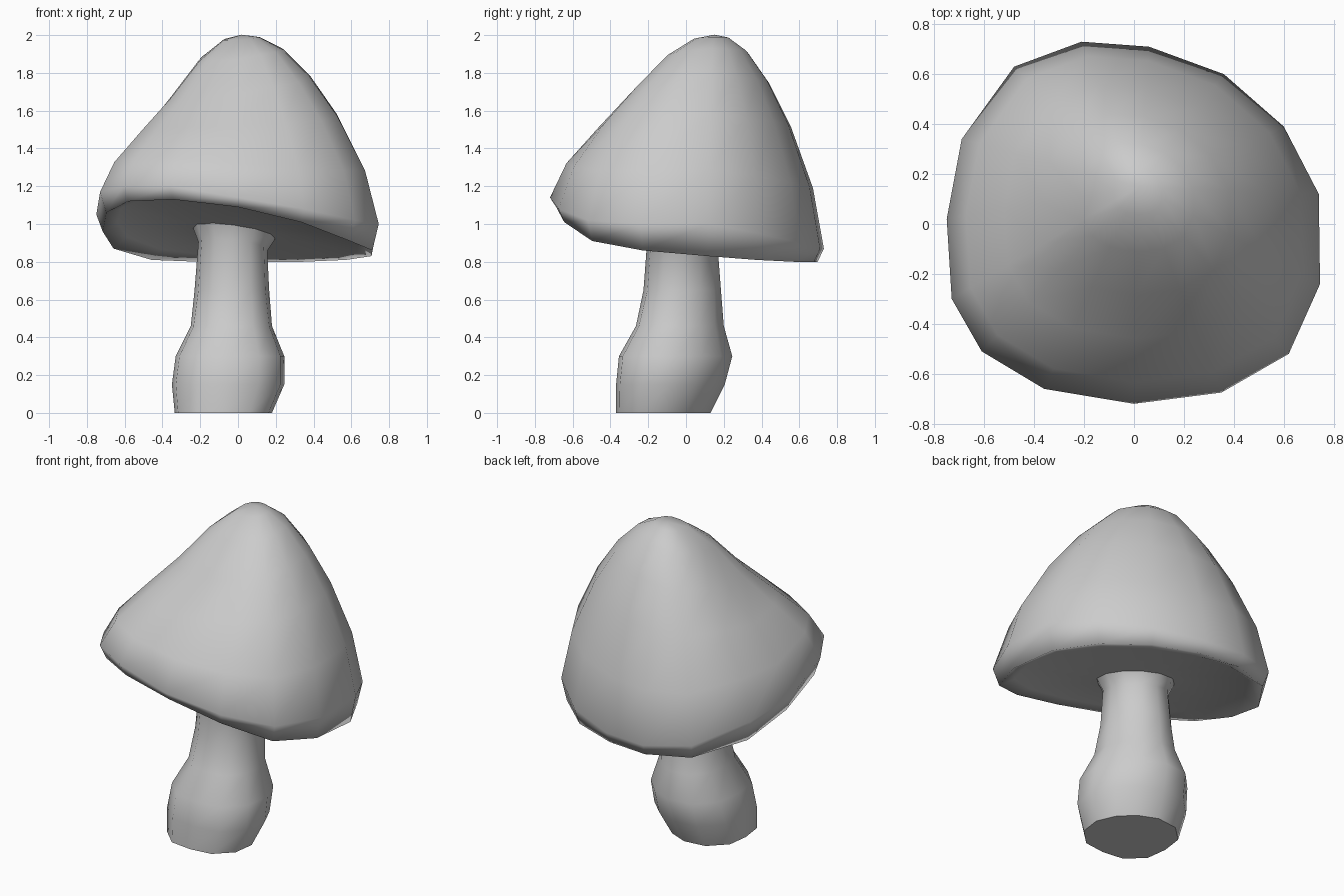
import bpy, math
from math import cos, sin, tau

if "Cube" in bpy.data.objects:
    bpy.data.objects.remove(bpy.data.objects["Cube"])

def loft(name, rings, cap_start, cap_end, angle):
    """Skin a list of equal-length point rings; caps: 'face', a tip point, or None."""
    n = len(rings[0])
    verts = [p for r in rings for p in r]
    faces = []
    for k in range(len(rings) - 1):
        a, b = k * n, (k + 1) * n
        faces += [(a + i, a + (i + 1) % n, b + (i + 1) % n, b + i) for i in range(n)]
    last = (len(rings) - 1) * n
    for cap, base, flip in ((cap_start, 0, True), (cap_end, last, False)):
        loop = [base + i for i in range(n)]
        if flip:
            loop.reverse()
        if cap == 'face':
            faces.append(tuple(loop))
        elif cap:
            verts.append(cap)
            faces += [(loop[i], loop[(i + 1) % n], len(verts) - 1) for i in range(n)]
    me = bpy.data.meshes.new(name)
    me.from_pydata(verts, [], faces)
    ob = bpy.data.objects.new(name, me)
    bpy.context.collection.objects.link(ob)
    bpy.ops.object.select_all(action='DESELECT')
    ob.select_set(True)
    bpy.context.view_layer.objects.active = ob
    bpy.ops.object.shade_smooth_by_angle(angle=math.radians(angle))
    return ob

# Cap: irregular tilted rim (x, y, widest height, lip height)
rim = [(.74, .12, 1.0, .83), (.60, .39, .95, .81), (.36, .60, .90, .80),
       (.06, .71, .87, .80), (-.21, .73, .87, .80), (-.48, .63, .90, .81),
       (-.69, .34, 1.0, .87), (-.75, .02, 1.05, .96), (-.73, -.30, 1.17, 1.06),
       (-.61, -.51, 1.20, 1.12), (-.36, -.66, 1.20, 1.13), (0, -.72, 1.14, 1.09),
       (.35, -.675, 1.08, 1.01), (.62, -.52, 1.02, .91), (.745, -.24, 1.0, .86)]
ax, ay, top = .02, .15, 2.005

def under(x, y):
    return .945 - .13 * x - .2 * y

# Underside, from the stem outwards to the lip
rings = [[(x * .3, y * .3, under(x * .3, y * .3)) for x, y, w, l in rim],
         [(x * .85, y * .85, .5 * (l + .03) + .5 * under(x * .85, y * .85)) for x, y, w, l in rim],
         [(x * .955, y * .955, l) for x, y, w, l in rim]]

# Dome: fuller on the back right, flatter towards the front left
dome = [(1, 0, 0), (.9, .29, .18), (.7, .58, .38), (.5, .785, .58),
        (.3, .925, .82), (.13, .985, .96)]
for s, full, flat in dome:
    ring = []
    for x, y, w, l in rim:
        f = ((1 + cos(math.atan2(y, x) - math.radians(225))) / 2) ** 2
        h = full + (flat - full) * f
        ring.append((ax + s * (x - ax), ay + s * (y - ay), w + h * (top - w)))
    rings.append(ring)
loft("mushroom_cap", rings, (0, 0, .945), (ax, ay, top - .003), 179)

# Stem: bulbous leaning base (z, min x, max x, min y, max y)
profile = [(0, -.335, .18, -.37, .13), (.15, -.35, .245, -.37, .205),
           (.30, -.33, .245, -.355, .245), (.46, -.25, .18, -.265, .20),
           (.65, -.23, .165, -.225, .185), (.86, -.21, .155, -.205, .17),
           (None, -.24, .20, -.23, .21)]
stem = []
for z, x0, x1, y0, y1 in profile:
    ring = []
    for i in range(12):
        a = tau * i / 12
        # squarish section, cut away at the back right
        k = (.1 if z is not None and z < .5 else .05) * sin(2 * a) ** 2
        k = 1 - k if 0 < a < tau / 4 - .01 else 1 + k
        x = (x0 + x1) / 2 + (x1 - x0) / 2 * cos(a) * k
        y = (y0 + y1) / 2 + (y1 - y0) / 2 * sin(a) * k
        zz = under(x, y) + .005 if z is None else z
        if z == .86:
            zz = under(x, y) - .07
        ring.append((x, y, zz))
    stem.append(ring)
loft("mushroom_stem", stem, 'face', None, 48)
